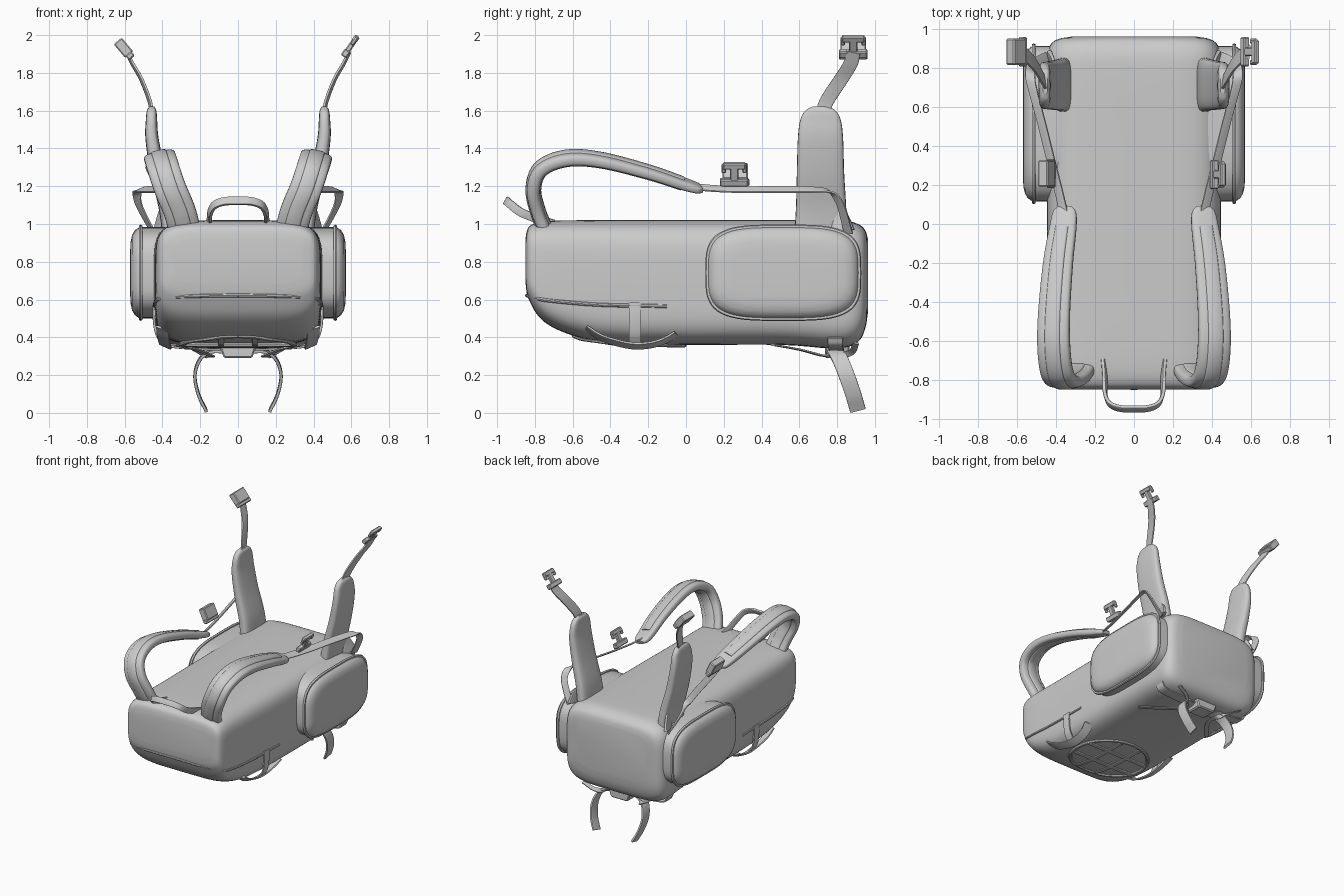
import bpy, bmesh
from math import sin, cos, pi, radians
from mathutils import Vector, Matrix

if "Cube" in bpy.data.objects:
    bpy.data.objects.remove(bpy.data.objects["Cube"])


def finish(name, bm, mirror=False, angle=40):
    bmesh.ops.recalc_face_normals(bm, faces=bm.faces)
    me = bpy.data.meshes.new(name)
    bm.to_mesh(me)
    bm.free()
    ob = bpy.data.objects.new(name, me)
    bpy.context.collection.objects.link(ob)
    bpy.ops.object.select_all(action='DESELECT')
    ob.select_set(True)
    bpy.context.view_layer.objects.active = ob
    bpy.ops.object.shade_smooth_by_angle(angle=radians(angle))
    if mirror:
        ob.modifiers.new("Mirror", 'MIRROR').use_mirror_merge = False
    return ob


def superellipse(n, p):
    out = []
    for i in range(n):
        c, s = cos(2 * pi * i / n), sin(2 * pi * i / n)
        out.append((abs(c) ** (2 / p) * (1 if c > 0 else -1),
                    abs(s) ** (2 / p) * (1 if s > 0 else -1)))
    return out


def loft(name, rings, mirror=False, closed=False, angle=40):
    bm = bmesh.new()
    vs = [[bm.verts.new(p) for p in r] for r in rings]
    n = len(vs[0])
    pairs = list(zip(vs, vs[1:])) + ([(vs[-1], vs[0])] if closed else [])
    for a, b in pairs:
        for i in range(n):
            j = (i + 1) % n
            bm.faces.new((a[i], a[j], b[j], b[i]))
    if not closed:
        bm.faces.new(vs[0])
        bm.faces.new(vs[-1])
    return finish(name, bm, mirror, angle)


def spline(pts, steps):
    """Catmull-Rom through points of any dimension."""
    v = [Vector(p) for p in pts]
    v = [v[0] * 2 - v[1]] + v + [v[-1] * 2 - v[-2]]
    out = []
    for a, b, c, d in zip(v, v[1:], v[2:], v[3:]):
        for k in range(steps):
            t = k / steps
            out.append((b * 2 + (c - a) * t + (a * 2 - b * 5 + c * 4 - d) * t * t
                        + (b * 3 - a - c * 3 + d) * t ** 3) * 0.5)
    return out + [v[-2]]


def sweep(name, pts, side, side2=None, mirror=True, p=6, n=16, steps=8):
    """Band along points (x, y, z, width, thickness)."""
    path = spline(pts, steps)
    pos = [Vector(q[:3]) for q in path]
    s1, s2 = Vector(side), Vector(side2 or side)
    rings = []
    for i, q in enumerate(path):
        t = (pos[min(i + 1, len(pos) - 1)] - pos[max(i - 1, 0)]).normalized()
        s = s1.lerp(s2, i / (len(path) - 1))
        s = (s - t * s.dot(t)).normalized()
        nrm = t.cross(s)
        rings.append([pos[i] + s * (a * q[3] / 2) + nrm * (b * q[4] / 2)
                      for a, b in superellipse(n, p)])
    return loft(name, rings, mirror)


def band(pts, w, t):
    return [(*q, w, t) for q in pts]


# Main bag: (y, half width, bottom z, top z)
SECT = [(-.85, .34, .69, .92), (-.842, .39, .63, .965), (-.825, .415, .585, .992),
        (-.78, .43, .51, 1.01), (-.7, .437, .45, 1.018), (-.55, .44, .395, 1.02),
        (-.35, .442, .367, 1.02), (0, .447, .36, 1.02), (.5, .45, .36, 1.02),
        (.75, .45, .342, 1.02), (.86, .45, .35, 1.015), (.92, .43, .385, .995),
        (.95, .39, .45, .965), (.963, .32, .53, .92)]
rings = []
for y, w, lo, hi in spline(SECT, 4):
    rings.append([(a * w, y, (lo + hi) / 2 + b * (hi - lo) / 2)
                  for a, b in superellipse(64, 5)])
loft("bag_body", rings, angle=60)


def floor(y):
    for a, b in zip(SECT, SECT[1:]):
        if a[0] <= y <= b[0]:
            return a[2] + (b[2] - a[2]) * (y - a[0]) / (b[0] - a[0])


# Seam piping round the lid end
sweep("seam_piping", band([(.443, -.1, .565), (.44, -.45, .572), (.433, -.7, .592),
      (.40, -.795, .607), (.25, -.835, .618), (0, -.842, .622)], .02, .02),
      (0, 0, 1), p=2, n=8)


# Side pockets with a raised rim
def pocket_ring(x, inset):
    return [(x, .515 + a * (.405 - inset), .742 + b * (.247 - inset))
            for a, b in superellipse(64, 3.6)]


loft("side_pocket", [pocket_ring(*q) for q in
     [(.36, .005), (.5, .005), (.525, .008), (.545, .022), (.56, .045), (.568, .08), (.571, .13)]], True)
loft("pocket_rim", [pocket_ring(*q) for q in
     [(.505, .02), (.505, -.003), (.515, -.008), (.525, -.003), (.525, .02)]], True, closed=True)

# Padded shoulder straps with a centre facing
STRAP = [(.28, -.74, .96, .17, .07), (.31, -.785, 1.07, .17, .07), (.36, -.808, 1.19, .17, .07),
         (.395, -.765, 1.295, .17, .07), (.412, -.63, 1.348, .17, .07), (.41, -.45, 1.338, .165, .065),
         (.39, -.2, 1.275, .155, .06), (.365, -.02, 1.215, .14, .055),
         (.356, .06, 1.19, .12, .045), (.353, .09, 1.18, .07, .025)]
sweep("shoulder_strap", STRAP, (1, 0, -.22), p=3.5, n=24)
sweep("strap_facing", [(x, y, z, w * .5, t + .014) for x, y, z, w, t in STRAP[:-2]],
      (1, 0, -.22), p=6)

# Strap adjusting webbing
sweep("shoulder_webbing", band([(.35, 0, 1.205), (.375, .12, 1.19), (.42, .3, 1.182),
      (.475, .52, 1.183), (.52, .69, 1.18), (.535, .77, 1.165), (.528, .815, 1.11),
      (.49, .84, 1.03), (.445, .86, .95)], .05, .012), (.7, 0, -.55), (.4, .9, 0))
sweep("webbing_anchor", [(.40, .8, 1.09, .03, .015), (.41, .82, 1.03, .09, .02),
      (.42, .83, .96, .13, .03)], (.3, 1, 0))

# Hip belt wings and their webbing
sweep("hip_wing", [(.36, .715, .96, .28, .085), (.38, .715, 1.1, .265, .085),
      (.425, .712, 1.28, .25, .08), (.455, .712, 1.45, .24, .07), (.458, .712, 1.55, .215, .06),
      (.457, .712, 1.6, .16, .05), (.456, .712, 1.622, .08, .025)], (0, 1, 0), p=3.5, n=24)
sweep("hip_webbing", band([(.456, .72, 1.57), (.468, .745, 1.65), (.512, .82, 1.765),
      (.56, .872, 1.85), (.59, .885, 1.91)], .075, .014), (.15, 1, 0))

# Grab handle
sweep("grab_handle", band([(.155, -.7, 1.0), (.15, -.78, 1.025), (.148, -.87, 1.06),
      (.125, -.925, 1.10), (.07, -.948, 1.12), (0, -.95, 1.122)], .045, .02), (.3, .5, .85), (0, .5, .85))


# Clip buckles
def buckle(name, loc, tilt, parts):
    bm = bmesh.new()
    M = Matrix.Translation(loc) @ Matrix.Rotation(tilt, 4, 'Y')
    for sx, sy, sz, y, z in parts:
        r = bmesh.ops.create_cube(bm, size=1, matrix=M @ Matrix.Translation((0, y, z))
                                  @ Matrix.Diagonal((sx, sy, sz, 1)))
        edges = list({e for v in r['verts'] for e in v.link_edges})
        bmesh.ops.bevel(bm, geom=edges, offset=.006, segments=1, affect='EDGES')
    finish(name, bm, angle=25)


PRONG = [(.035, .15, .04, 0, -.045), (.028, .045, .09, 0, 0), (.03, .12, .035, 0, .05),
         (.022, .025, .05, -.055, .035), (.022, .025, .05, .055, .035)]
SOCKET = [(.055, .135, .095, 0, .01), (.04, .15, .03, 0, -.045)]
buckle("hip_prong_buckle", (.595, .885, 1.94), radians(35), PRONG)
buckle("hip_socket_buckle", (-.6, .885, 1.925), radians(-40), SOCKET)
buckle("chest_prong_buckle", (.432, .255, 1.262), radians(25), PRONG)
buckle("chest_socket_buckle", (-.445, .26, 1.262), radians(-25), SOCKET)

# Underside: base buckle, cross strap and hanging tails
bm = bmesh.new()
bmesh.ops.create_cube(bm, size=1, matrix=Matrix.Translation((0, .8, .325)) @ Matrix.Diagonal((.2, .13, .07, 1)))
for v in bm.verts:
    if v.co.z < .325:
        v.co.x *= .75
bmesh.ops.bevel(bm, geom=list(bm.edges), offset=.008, segments=1, affect='EDGES')
finish("base_buckle", bm, angle=25)
sweep("base_cross_strap", band([(.41, .79, .40), (.37, .79, .355), (.2, .795, .338), (0, .8, .335)],
      .08, .012), (0, 1, 0))
sweep("base_side_strap", band([(.34, .46, .36), (.22, .6, .335), (.14, .75, .30),
      (.2, .87, .318), (.3, .9, .37)], .035, .01), (1, .3, 0), (.3, 1, 0))
sweep("hanging_tail", band([(.06, .78, .325), (.14, .79, .325), (.2, .815, .285), (.228, .85, .2),
      (.21, .885, .1), (.17, .91, .014)], .085, .018), (0, 1, .1))

# Oval front pocket: rim and crossed straps on the underside
oval = [(.3 * cos(pi * k / 12), -.3 + .29 * sin(pi * k / 12)) for k in range(-6, 7)]
sweep("oval_rim", band([(x, y, floor(y) - .002) for x, y in oval], .028, .025), (1, 0, 0), p=2, n=8)
sweep("oval_long_strap", band([(.09, -.58 + .09 * k, floor(-.58 + .09 * k) - .004) for k in range(7)],
      .03, .014), (1, 0, 0))
for i, y in enumerate((-.38, -.2)):
    sweep(f"oval_cross_strap_{i + 1}", band([(x, y, floor(y) - .006) for x in (.29, .15, 0)],
          .03, .014), (0, 1, 0))

# Side carry loops and their tabs
sweep("side_loop", band([(.40, -.53, .45), (.395, -.44, .395), (.385, -.3, .357),
      (.385, -.2, .358), (.39, -.12, .38), (.405, -.05, .42)], .07, .014), (.9, 0, .4))
sweep("side_tab", band([(.444, -.27, .585), (.445, -.27, .5), (.432, -.27, .42), (.40, -.27, .365)],
      .065, .014), (0, 1, 0))
